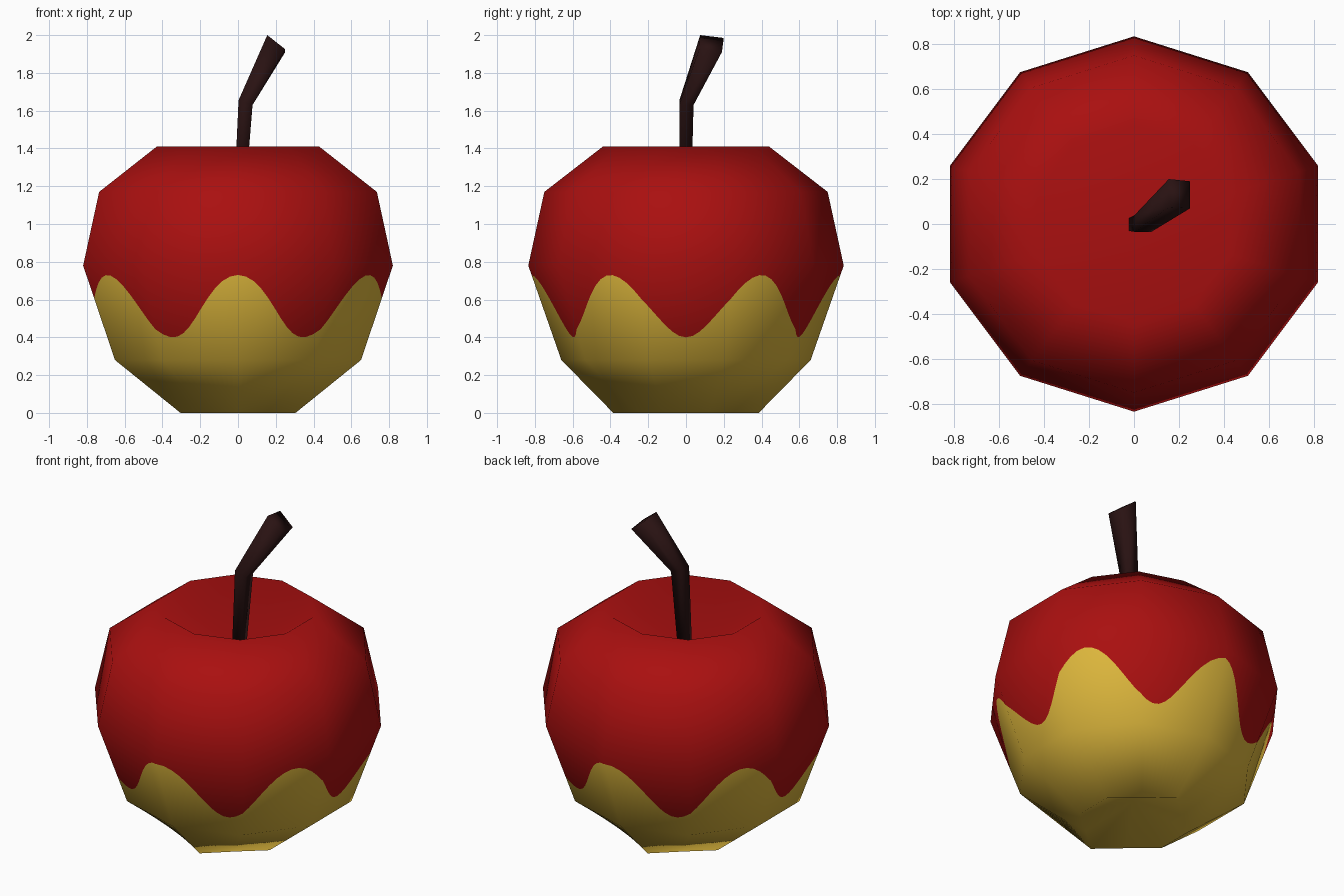
import bpy, bmesh, math
from mathutils import Vector

if "Cube" in bpy.data.objects:
    bpy.data.objects.remove(bpy.data.objects["Cube"], do_unlink=True)

SIDES, STEPS = 10, 12          # flat sides, and columns per side for the wavy edge


def material(name, rgb):
    m = bpy.data.materials.new(name)
    m.use_nodes = True
    m.diffuse_color = (*rgb, 1)
    bsdf = m.node_tree.nodes["Principled BSDF"]
    bsdf.inputs["Base Color"].default_value = (*rgb, 1)
    bsdf.inputs["Roughness"].default_value = 0.9
    return m


red = material("red_coating", (0.40, 0.005, 0.005))
yellow = material("yellow_flesh", (0.72, 0.47, 0.045))
brown = material("dark_brown_stem", (0.022, 0.006, 0.006))


def loft(rings, bottom=None, top=None):
    """Skin closed rings from bottom to top, with optional pole points."""
    bm = bmesh.new()
    rows = [[bm.verts.new(p) for p in ring] for ring in rings]
    n = len(rows[0])
    for i, (low, high) in enumerate(zip(rows, rows[1:])):
        for j in range(n):
            k = (j + 1) % n
            bm.faces.new((low[j], low[k], high[k], high[j])).material_index = i
    for pole, row, flip in ((bottom, rows[0], True), (top, rows[-1], False)):
        if pole:
            tip = bm.verts.new(pole)
            for j in range(n):
                a, b = row[j], row[(j + 1) % n]
                f = bm.faces.new((b, a, tip) if flip else (a, b, tip))
                f.material_index = 0 if flip else len(rows) - 1
    bm.normal_update()
    return bm


def make_object(name, bm, mats):
    me = bpy.data.meshes.new(name)
    bm.to_mesh(me)
    bm.free()
    for m in mats:
        me.materials.append(m)
    me.polygons.foreach_set("use_smooth", [True] * len(me.polygons))
    ob = bpy.data.objects.new(name, me)
    bpy.context.collection.objects.link(ob)
    return ob


# Apple cage: height, x radius, y radius, pinch of the diagonal corners
profile = [(0.0, 0.32, 0.385, 0.80), (0.28, 0.685, 0.66, 1), (0.78, 0.862, 0.835, 1),
           (1.17, 0.773, 0.75, 1), (1.41, 0.452, 0.44, 1)]
cage_rings = []
for z, rx, ry, pinch in profile:
    ring = []
    for j in range(SIDES):
        a = math.tau * (j + 0.5) / SIDES
        s = pinch if 0.5 < abs(math.sin(a)) < 0.9 else 1
        ring.append(Vector((rx * s * math.cos(a), ry * s * math.sin(a), z)))
    cage_rings.append(ring)
dimple_low, dimple_top = (0, 0, 0.15), (0, 0, 1.1)
cage = loft(cage_rings, dimple_low, dimple_top)
corner_normals = [v.normal.copy() for v in cage.verts]
cage.free()
normal_rings = [corner_normals[i * SIDES:(i + 1) * SIDES] for i in range(len(profile))]


def refine(ring):
    return [ring[j].lerp(ring[(j + 1) % SIDES], t / STEPS)
            for j in range(SIDES) for t in range(STEPS)]


# Wavy edge of the coating: a row slid up and down inside the second band
points = [refine(r) for r in cage_rings]
normals = [refine(r) for r in normal_rings]
wave_p, wave_n = [], []
for p0, p1, n0, n1 in zip(points[1], points[2], normals[1], normals[2]):
    mid = p0.lerp(p1, 0.5)
    angle = math.atan2(mid.y, mid.x)
    z = 0.565 + 0.165 * math.cos(6 * (angle - math.pi / 2))
    t = (z - p0.z) / (p1.z - p0.z)
    wave_p.append(p0.lerp(p1, t))
    wave_n.append(n0.lerp(n1, t))
points.insert(2, wave_p)
normals.insert(2, wave_n)

# Apple body: yellow below the wavy row, red above it
bm = loft(points, dimple_low, dimple_top)
for f in bm.faces:
    f.material_index = 1 if f.material_index < 2 else 0
apple = make_object("apple_body", bm, [red, yellow])
flat_normals = [n.normalized() for ring in normals for n in ring]
flat_normals += [Vector((0, 0, -1)), Vector((0, 0, 1))]
apple.data.normals_split_custom_set_from_vertices(flat_normals)


# Stem: bent four-sided taper rising out of the dimple
def section(x0, x1, y0, y1, z0, z1):
    return [(x0, y0, z0), (x1, y0, z1), (x1, y1, z1), (x0, y1, z0)]


stem_rings = [section(-0.025, 0.03, -0.03, 0.025, 1.05, 1.05),
              section(0.003, 0.077, -0.035, 0.04, 1.655, 1.63),
              [(0.155, 0.075, 2.0), (0.25, 0.07, 1.925),
               (0.25, 0.19, 1.91), (0.155, 0.2, 1.985)]]
bm = loft(stem_rings)
bm.verts.ensure_lookup_table()
bm.faces.new(bm.verts[-4:])
bm.faces.new(list(reversed(bm.verts[:4])))
for f in bm.faces:
    f.material_index = 0
stem = make_object("stem", bm, [brown])
